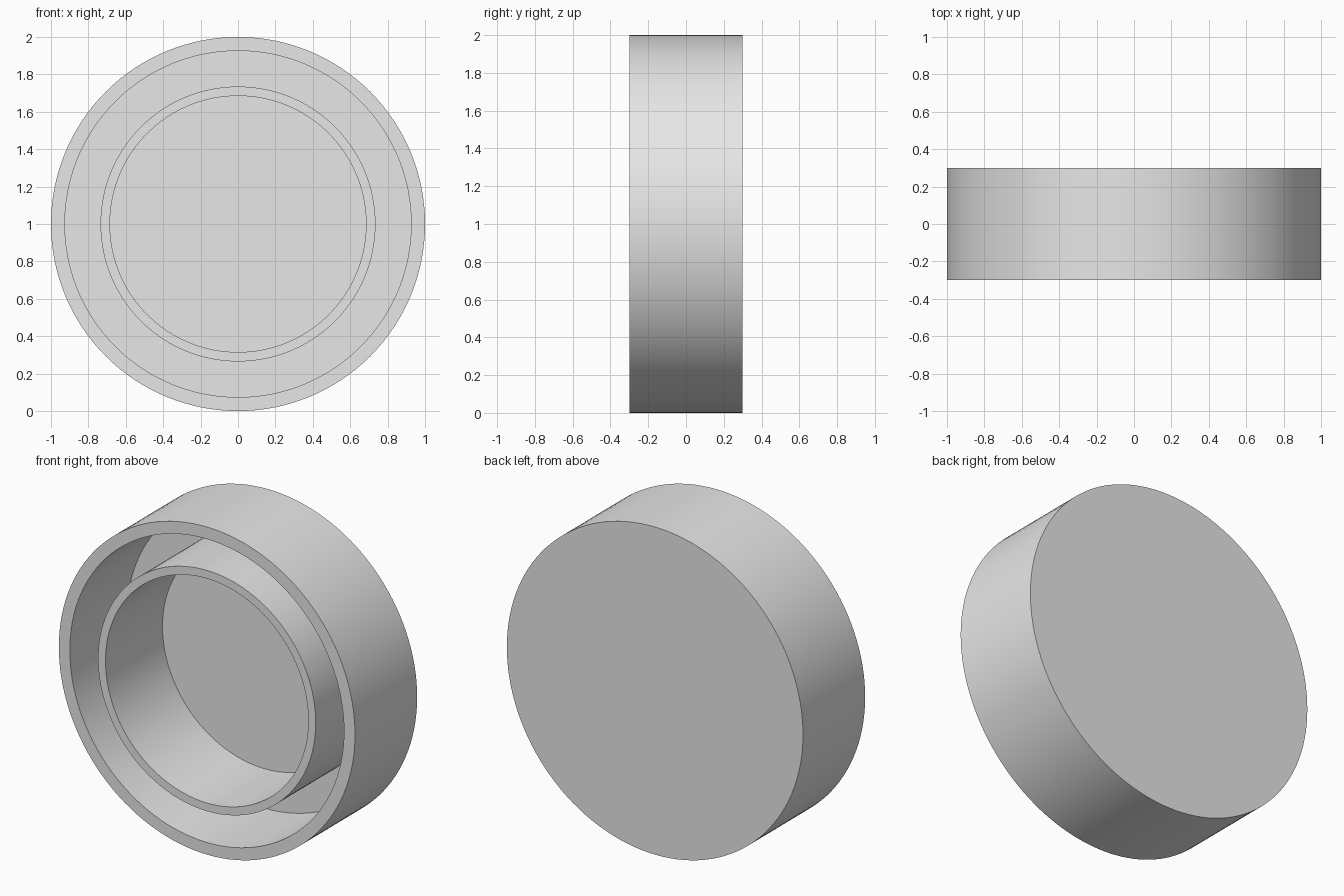
import bpy, bmesh, math
from mathutils import Matrix

if "Cube" in bpy.data.objects:
    bpy.data.objects.remove(bpy.data.objects["Cube"])

SEGMENTS = 128
FRONT, BACK, FLOOR = -0.3, 0.3, 0.25

grey = bpy.data.materials.new("plain_grey")
grey.diffuse_color = (0.8, 0.8, 0.8, 1)
grey.use_nodes = True
grey.node_tree.nodes["Principled BSDF"].inputs["Base Color"].default_value = grey.diffuse_color


def lathe(name, profile, closed=False):
    """Turn (radius, y) points around the y axis, centred at z = 1."""
    bm = bmesh.new()
    verts = [bm.verts.new((r, y, 0)) for r, y in profile]
    pairs = list(zip(verts, verts[1:]))
    if closed:
        pairs.append((verts[-1], verts[0]))
    edges = [bm.edges.new(p) for p in pairs]
    bmesh.ops.spin(bm, geom=verts + edges, cent=(0, 0, 0), axis=(0, 1, 0),
                   angle=math.tau, steps=SEGMENTS, use_duplicate=False)
    bmesh.ops.remove_doubles(bm, verts=bm.verts, dist=1e-4)
    bmesh.ops.recalc_face_normals(bm, faces=bm.faces)
    bm.transform(Matrix.Translation((0, 0, 1)))
    mesh = bpy.data.meshes.new(name)
    bm.to_mesh(mesh)
    bm.free()
    mesh.materials.append(grey)
    obj = bpy.data.objects.new(name, mesh)
    bpy.context.collection.objects.link(obj)
    bpy.ops.object.select_all(action='DESELECT')
    obj.select_set(True)
    bpy.context.view_layer.objects.active = obj
    bpy.ops.object.shade_smooth_by_angle(angle=math.radians(30))
    return obj


# Shallow cup: closed back, outer wall, open front
lathe("outer_cup", [(0, BACK), (1, BACK), (1, FRONT),
                    (0.926, FRONT), (0.926, FLOOR), (0, FLOOR)])

# Thin inner ring standing on the cup floor, flush with the rim
lathe("inner_ring", [(0.735, FRONT), (0.735, FLOOR + 0.02),
                     (0.685, FLOOR + 0.02), (0.685, FRONT)], closed=True)
